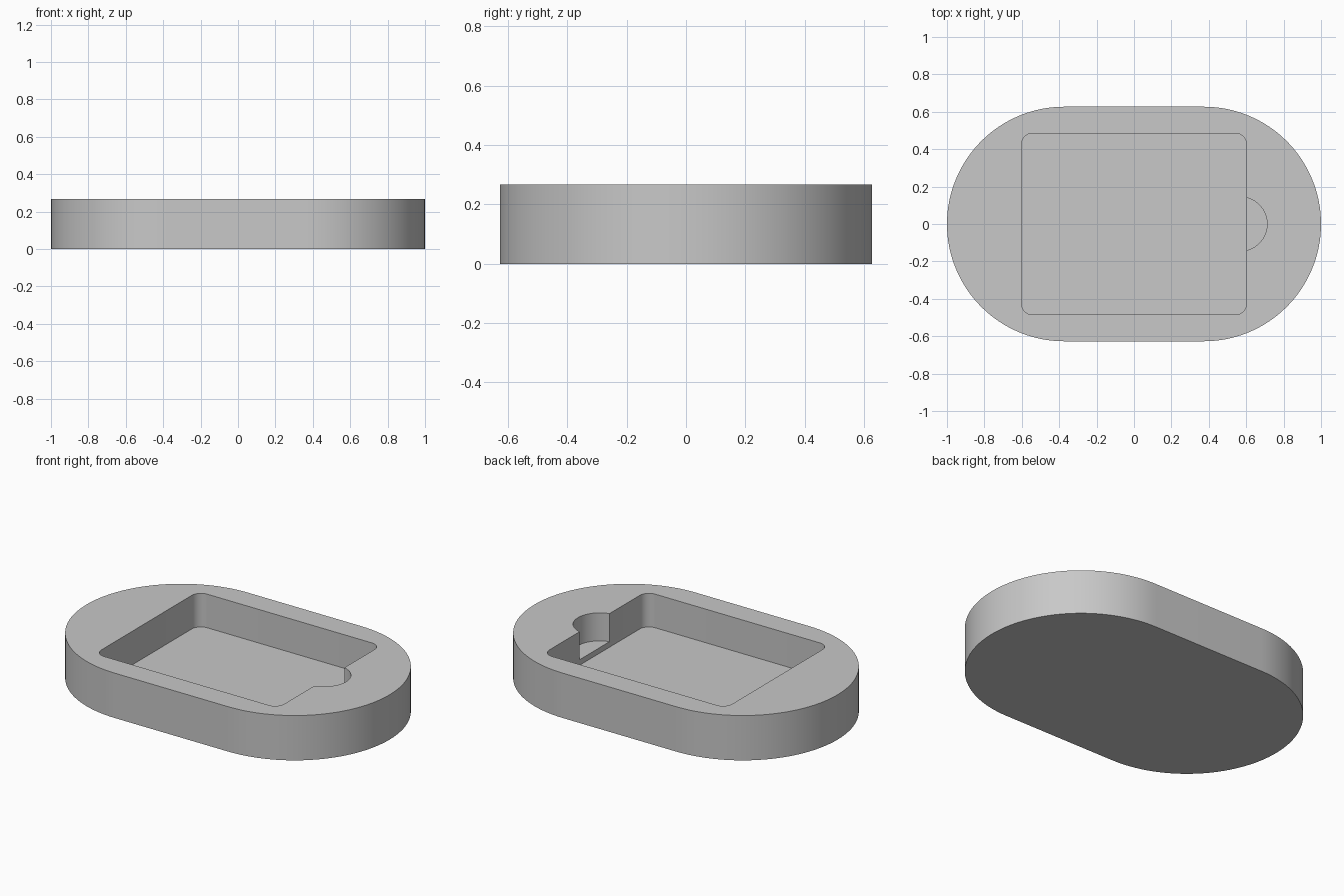
import bpy, bmesh
from math import cos, sin, pi, radians

cube = bpy.data.objects.get("Cube")
if cube:
    bpy.data.objects.remove(cube, do_unlink=True)

HEIGHT = 0.267
FLOOR = 0.067
NOTCH_FLOOR = 0.1
ABOVE = HEIGHT + 0.1

grey = bpy.data.materials.new("plain grey")
grey.use_nodes = True
colour = (0.58, 0.58, 0.58, 1)
grey.diffuse_color = colour
grey.node_tree.nodes["Principled BSDF"].inputs["Base Color"].default_value = colour


def rounded_outline(half_x, half_y, radius, steps):
    """Counter-clockwise rectangle with a quarter arc at each corner."""
    points = []
    for i, (sx, sy) in enumerate([(1, 1), (-1, 1), (-1, -1), (1, -1)]):
        for k in range(steps + 1):
            a = (i + k / steps) * pi / 2
            p = (sx * (half_x - radius) + radius * cos(a),
                 sy * (half_y - radius) + radius * sin(a))
            # Skip the doubled point where two arcs meet
            if not points or abs(p[0] - points[-1][0]) + abs(p[1] - points[-1][1]) > 1e-5:
                points.append(p)
    if abs(points[0][0] - points[-1][0]) + abs(points[0][1] - points[-1][1]) < 1e-5:
        points.pop()
    return points


def prism(name, outline, bottom, top, shift=0):
    """Extrude a flat outline upwards into a solid."""
    bm = bmesh.new()
    base = bm.faces.new([bm.verts.new((x + shift, y, bottom)) for x, y in outline])
    side = bmesh.ops.extrude_face_region(bm, geom=[base])["geom"]
    verts = [v for v in side if isinstance(v, bmesh.types.BMVert)]
    bmesh.ops.translate(bm, vec=(0, 0, top - bottom), verts=verts)
    bmesh.ops.recalc_face_normals(bm, faces=bm.faces)
    mesh = bpy.data.meshes.new(name)
    bm.to_mesh(mesh)
    bm.free()
    mesh.materials.append(grey)
    obj = bpy.data.objects.new(name, mesh)
    bpy.context.collection.objects.link(obj)
    return obj


# Stadium-shaped body
body = prism("tray_body", rounded_outline(1, 0.627, 0.627, 32), 0, HEIGHT)

# Rectangular pocket, and a shallower round finger notch on its left side
cutters = [
    prism("pocket_cutter", rounded_outline(0.602, 0.485, 0.06, 10), FLOOR, ABOVE),
    prism("notch_cutter", rounded_outline(0.15, 0.145, 0.145, 16), NOTCH_FLOOR, ABOVE, 0.562),
]
bpy.context.view_layer.objects.active = body
body.select_set(True)
for cutter in cutters:
    cutter.hide_render = True
    cut = body.modifiers.new(cutter.name, "BOOLEAN")
    cut.operation = "DIFFERENCE"
    cut.solver = "EXACT"
    cut.object = cutter
    bpy.ops.object.modifier_apply(modifier=cut.name)
    bpy.data.objects.remove(cutter, do_unlink=True)

bpy.ops.object.shade_smooth_by_angle(angle=radians(30))
